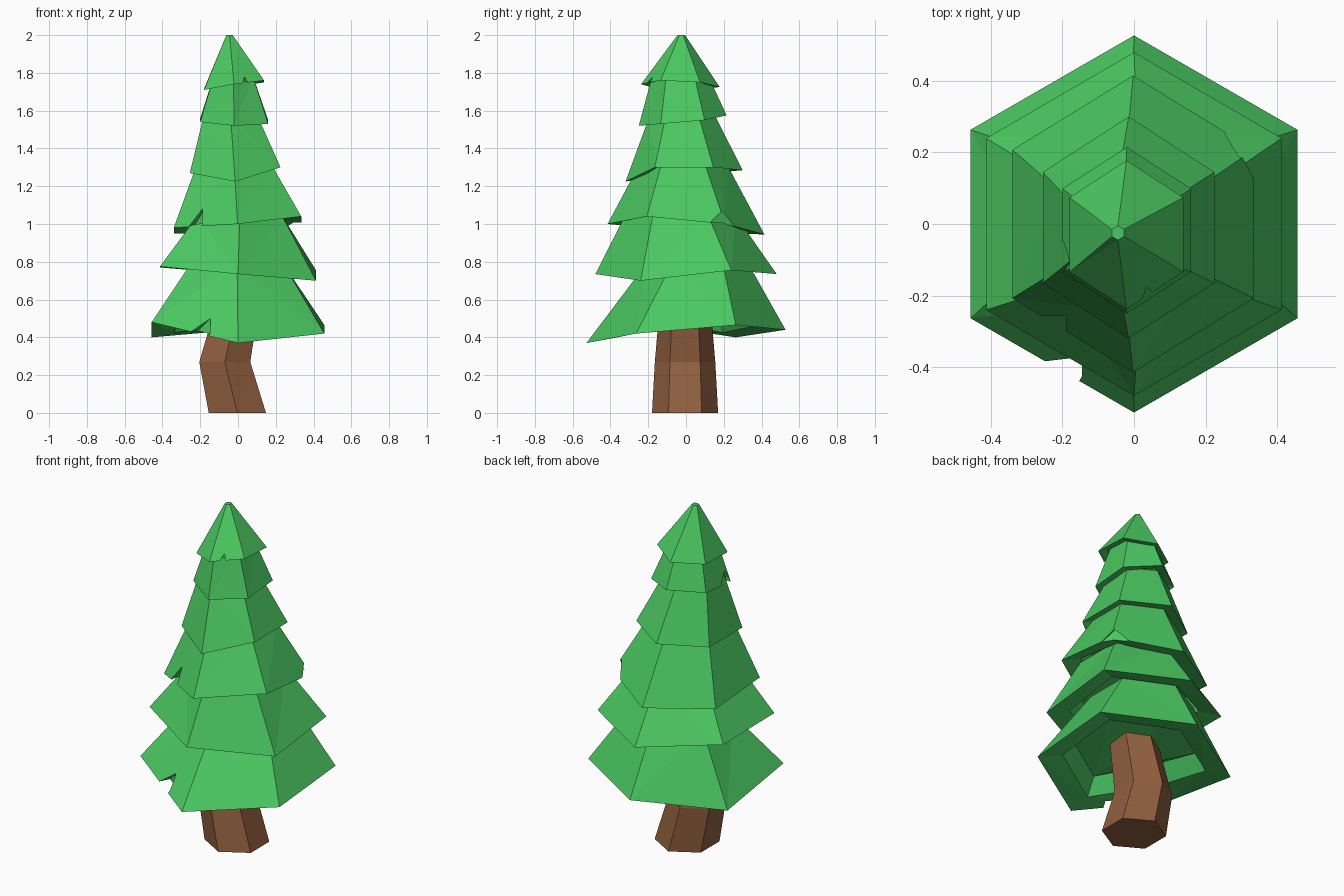
import bpy, bmesh, math
from mathutils import Vector, Matrix

if "Cube" in bpy.data.objects:
    bpy.data.objects.remove(bpy.data.objects["Cube"])


def material(name, rgb):
    m = bpy.data.materials.new(name)
    m.diffuse_color = (*rgb, 1)
    m.use_nodes = True
    m.node_tree.nodes["Principled BSDF"].inputs["Base Color"].default_value = m.diffuse_color
    return m


GREEN = material("needles", (0.07, 0.58, 0.12))
BROWN = material("bark", (0.28, 0.115, 0.05))


def hexagon(x0, x1, y0, y1, zs):
    # six corners fitted to x/y extents: front, front right, back right, back, back left, front left
    cx, cy = (x0 + x1) / 2, (y0 + y1) / 2
    rx, ry = (x1 - x0) / 2 / math.cos(math.pi / 6), (y1 - y0) / 2
    if not isinstance(zs, (list, tuple)):
        zs = [zs] * 6
    return [Vector((cx + rx * math.sin(k * math.pi / 3),
                    cy - ry * math.cos(k * math.pi / 3), zs[k])) for k in range(6)]


def inset(ring, scale, lift):
    c = sum(ring, Vector()) / 6
    return [Vector((c.x + (p.x - c.x) * scale, c.y + (p.y - c.y) * scale, p.z + lift))
            for p in ring]


def loft(name, rings, mat):
    bm = bmesh.new()
    loops = [[bm.verts.new(p) for p in r] for r in rings]
    for a, b in zip(loops, loops[1:]):
        for i in range(6):
            j = (i + 1) % 6
            bm.faces.new((a[i], a[j], b[j], b[i]))
    bm.faces.new(loops[0][::-1])
    bm.faces.new(loops[-1])
    bmesh.ops.triangulate(bm, faces=bm.faces[:])
    bmesh.ops.recalc_face_normals(bm, faces=bm.faces[:])
    me = bpy.data.meshes.new(name)
    bm.to_mesh(me)
    bm.free()
    me.materials.append(mat)
    ob = bpy.data.objects.new(name, me)
    bpy.context.collection.objects.link(ob)
    return ob


def notch(ob, pos, angle, width, height, depth):
    # wedge-shaped nick in a rim, pointing outward along the angle
    bm = bmesh.new()
    pts = [(-width / 2, -0.1), (width / 2, -0.1), (width / 2, 0), (width * 0.25, height), (-width / 2, 0)]
    a = [bm.verts.new((-depth, x, z)) for x, z in pts]
    b = [bm.verts.new((0.12, x, z)) for x, z in pts]
    n = len(pts)
    bm.faces.new(a)
    bm.faces.new(b[::-1])
    for i in range(n):
        bm.faces.new((a[i], b[i], b[(i + 1) % n], a[(i + 1) % n]))
    bmesh.ops.recalc_face_normals(bm, faces=bm.faces[:])
    bm.transform(Matrix.Translation(pos) @ Matrix.Rotation(math.radians(angle), 4, 'Z'))
    me = bpy.data.meshes.new("notch_cutter")
    bm.to_mesh(me)
    bm.free()
    me.materials.append(GREEN)
    cut = bpy.data.objects.new("notch_cutter", me)
    bpy.context.collection.objects.link(cut)
    cut.hide_render = True
    cut.hide_set(True)
    mod = ob.modifiers.new("notch", 'BOOLEAN')
    mod.operation = 'DIFFERENCE'
    mod.solver = 'EXACT'
    mod.object = cut


# bent trunk
loft("trunk", [hexagon(-0.155, 0.148, -0.18, 0.17, 0),
               hexagon(-0.205, 0.065, -0.165, 0.155, 0.27),
               hexagon(-0.12, 0.11, -0.14, 0.13, 0.56)], BROWN)

# branch tiers: rim extents, rim heights, top extents, top height
TIERS = [
    ((-0.457, 0.457, -0.527, 0.527), (0.37, 0.42, 0.465, 0.44, 0.40, 0.48),
     (-0.25, 0.24, -0.21, 0.33), 0.79),
    ((-0.413, 0.413, -0.48, 0.48), (0.735, 0.70, 0.755, 0.735, 0.77, 0.775),
     (-0.21, 0.23, -0.32, 0.26), 1.05),
    ((-0.34, 0.335, -0.415, 0.415), (1.00, 1.04, 1.00, 0.945, 0.95, 0.98),
     (-0.22, 0.18, -0.25, 0.22), 1.31),
    ((-0.255, 0.225, -0.32, 0.30), (1.225, 1.30, 1.30, 1.285, 1.27, 1.27),
     (-0.18, 0.10, -0.19, 0.15), 1.58),
    ((-0.20, 0.16, -0.25, 0.215), (1.52, 1.53, 1.55, 1.575, 1.56, 1.54),
     (-0.13, 0.08, -0.18, 0.12), 1.78),
    ((-0.18, 0.138, -0.238, 0.178), (1.74, 1.76, 1.75, 1.725, 1.715, 1.71),
     (-0.062, -0.028, -0.045, -0.005), 2.0),
]
tiers = []
for n, (ext, zs, top, ztop) in enumerate(TIERS, 1):
    rim = hexagon(*ext, zs)
    size = ext[3] / 0.527
    # recessed underside, rim, sloping sides
    tiers.append(loft(f"branch_tier_{n}",
                      [inset(rim, 0.64, 0.13 * size), inset(rim, 0.74, 0.025 * size),
                       rim, hexagon(*top, ztop)], GREEN))

# nicks in the tier rims
notch(tiers[0], (-0.20, -0.41, 0.43), -120, 0.11, 0.07, 0.06)
notch(tiers[2], (-0.225, -0.28, 0.99), -120, 0.08, 0.09, 0.06)
notch(tiers[2], (0.32, 0.20, 1.0), 30, 0.16, 0.10, 0.03)
notch(tiers[4], (-0.19, -0.09, 1.56), 190, 0.08, 0.05, 0.03)
notch(tiers[5], (0.04, -0.20, 1.75), -60, 0.03, 0.03, 0.03)
